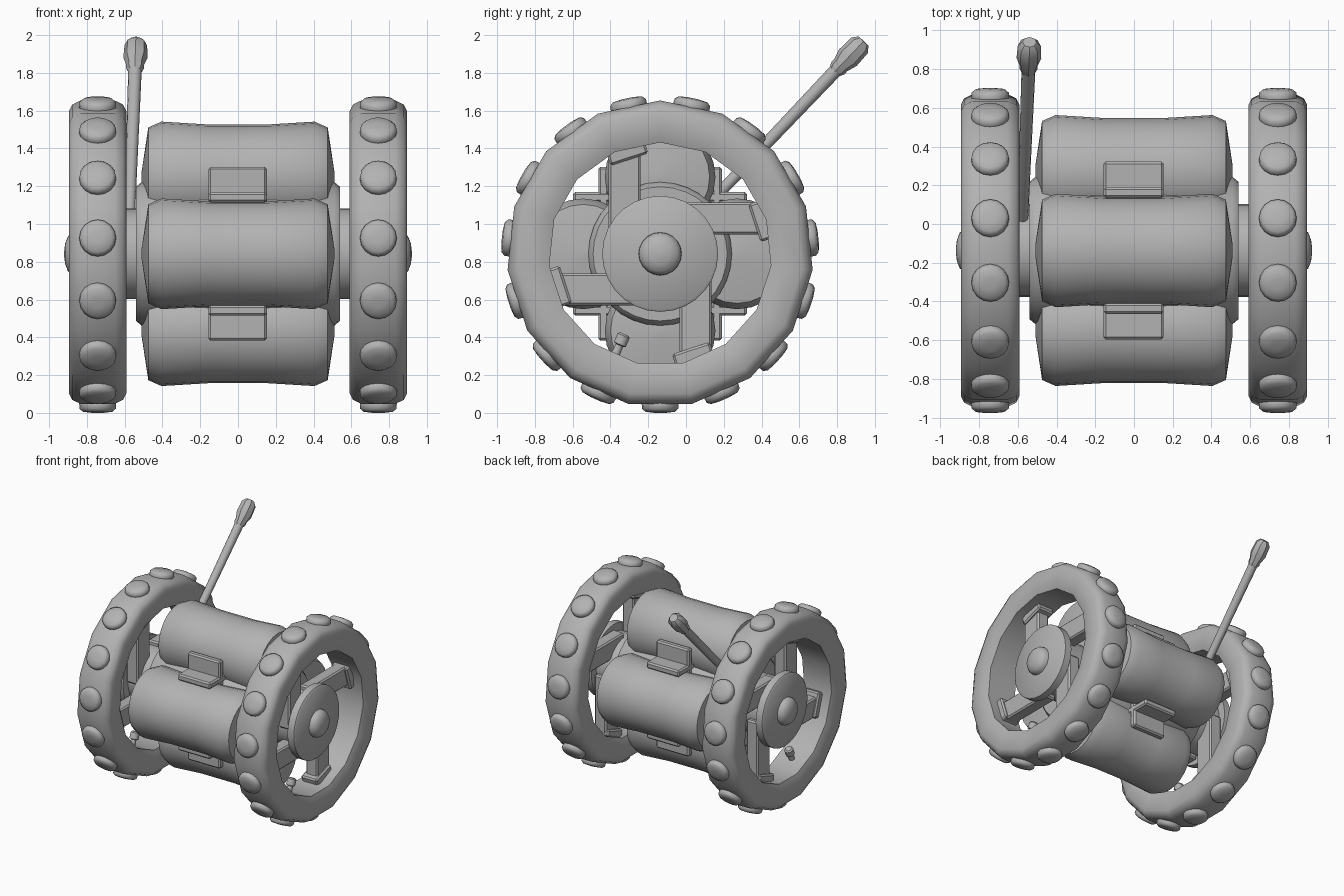
import bpy, bmesh
from math import cos, sin, pi, radians
from mathutils import Vector, Matrix

cube = bpy.data.objects.get("Cube")
if cube:
    bpy.data.objects.remove(cube)

grey = bpy.data.materials.new("plain grey")
grey.use_nodes = True
colour = (0.45, 0.45, 0.45, 1)
grey.diffuse_color = colour
grey.node_tree.nodes["Principled BSDF"].inputs["Base Color"].default_value = colour

CENTRE = Vector((0, -0.137, 0.842))   # axle line


def finish(bm, name, angle):
    bmesh.ops.recalc_face_normals(bm, faces=bm.faces)
    mesh = bpy.data.meshes.new(name)
    bm.to_mesh(mesh)
    bm.free()
    mesh.materials.append(grey)
    ob = bpy.data.objects.new(name, mesh)
    bpy.context.collection.objects.link(ob)
    bpy.ops.object.select_all(action='DESELECT')
    ob.select_set(True)
    bpy.context.view_layer.objects.active = ob
    bpy.ops.object.shade_smooth_by_angle(angle=radians(angle))
    return ob


def lathe(name, profile, origin, axis, sides, closed=False, angle=40):
    """Spin (distance along axis, radius) points around an axis."""
    a = Vector(axis).normalized()
    u = Vector((0, 0, 1)) if abs(a.x) > 0.9 else Vector((1, 0, 0))
    u = (u - a * u.dot(a)).normalized()
    v = a.cross(u)
    bm = bmesh.new()
    rings = []
    for d, r in profile:
        rings.append([bm.verts.new(Vector(origin) + a * d + (u * cos(t) + v * sin(t)) * r)
                      for t in (2 * pi * i / sides for i in range(sides))])
    pairs = list(zip(rings, rings[1:]))
    if closed:
        pairs.append((rings[-1], rings[0]))
    else:
        bm.faces.new(rings[0])
        bm.faces.new(rings[-1])
    for p, q in pairs:
        for i in range(sides):
            j = (i + 1) % sides
            bm.faces.new((p[i], p[j], q[j], q[i]))
    return finish(bm, name, angle)


def block(name, centre, size, turn, bevel=0.012):
    """Bevelled box placed relative to the axle line, turned around it."""
    bm = bmesh.new()
    bmesh.ops.create_cube(bm, size=1)
    bmesh.ops.scale(bm, vec=size, verts=bm.verts)
    bmesh.ops.translate(bm, vec=centre, verts=bm.verts)
    bmesh.ops.bevel(bm, geom=bm.edges[:], offset=bevel, segments=1, affect='EDGES')
    bm.transform(Matrix.Translation(CENTRE) @ Matrix.Rotation(turn, 4, 'X'))
    return finish(bm, name, 30)


def radial(t):
    return Vector((0, cos(t), sin(t)))


def mirrored(half):
    return [(-d, r) for d, r in half] + [(d, r) for d, r in reversed(half)]


# Central drum
lathe("drum", mirrored([(0.54, 0.355), (0.51, 0.38)]), CENTRE, (1, 0, 0), 32)

# Four waisted barrels around the drum, with L brackets between them
barrel = mirrored([(0.51, 0.03), (0.475, 0.262), (0.405, 0.293), (0.16, 0.278)])
for k in range(4):
    t = k * pi / 2
    lathe("barrel", barrel, CENTRE + radial(t) * 0.407, (1, 0, 0), 24, angle=50)
    block("bracket_upright", (-0.002, 0.3, 0.33), (0.31, 0.055, 0.26), t)
    block("bracket_ledge", (-0.002, 0.33, 0.3), (0.31, 0.26, 0.055), t)

# Wheels, built once per side
tyre = mirrored([(0.13, 0.59), (0.152, 0.65), (0.152, 0.755), (0.135, 0.79), (0.09, 0.812)])
stud = [(0.76, 0.08), (0.79, 0.098), (0.82, 0.096), (0.836, 0.078), (0.842, 0.03)]
for s in (-1, 1):
    out = (s, 0, 0)
    mid = CENTRE + Vector((s * 0.743, 0, 0))
    lathe("tyre", tyre, mid, out, 15, closed=True, angle=50)
    for k in range(15):
        d = radial(-pi / 2 + 2 * pi * k / 15)
        lathe("tyre_stud", stud, mid, d, 16, angle=50)

    # Axle, hub disc and domed cap
    lathe("axle", [(0.5, 0.24), (0.8, 0.24)], CENTRE, out, 28)
    lathe("hub_disc", [(0.78, 0.307), (0.84, 0.307), (0.85, 0.295)], CENTRE, out, 28)
    lathe("hub_cap", [(0.84, 0.115), (0.875, 0.112), (0.9, 0.093), (0.915, 0.055), (0.921, 0.01)],
          CENTRE, out, 20, angle=60)

    # Pinwheel spokes with feet following the rim
    for k in range(4):
        t = k * pi / 2
        block("spoke", (s * 0.72, -0.188, 0.3), (0.11, 0.17, 0.56), t)
        block("spoke_foot", (s * 0.72, 0, 0.565), (0.15, 0.21, 0.08), t + radians(18))

    # Air valve
    lathe("valve", [(0, 0.025), (0.07, 0.022), (0.075, 0.036), (0.125, 0.036), (0.135, 0.025)],
          mid + radial(radians(-114)) * 0.6, -radial(radians(-114)), 10)

# Lever with faceted knob, leaning back
base = Vector((-0.575, 0.03, 1.01))
lever = Vector((-0.54, 0.94, 1.968)) - base
n = lever.length
lathe("lever_rod", [(0, 0.028), (n - 0.19, 0.036)], base, lever, 12)
lathe("lever_knob", [(n - 0.22, 0.036), (n - 0.2, 0.047), (n - 0.175, 0.047), (n - 0.12, 0.064),
                     (n - 0.03, 0.06), (n, 0.036)], base, lever, 8, angle=35)
